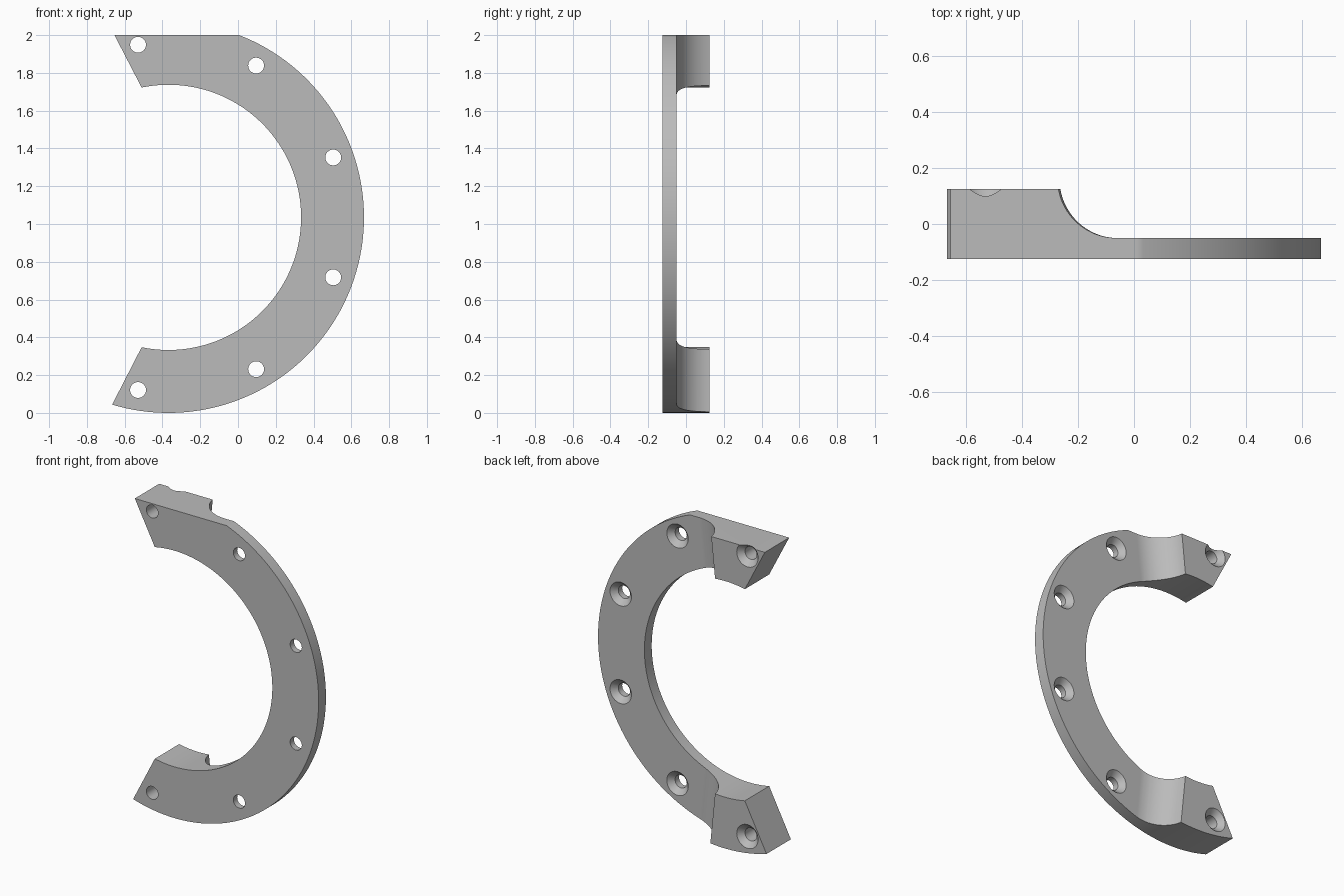
import bpy, bmesh
from math import sin, cos, radians, sqrt, acos, degrees
from mathutils import Vector

cube = bpy.data.objects.get("Cube")
if cube:
    bpy.data.objects.remove(cube, do_unlink=True)

CX, CZ = -0.368, 1.035          # ring centre
R_OUT, R_IN = 1.035, 0.702      # ring radii
FRONT, FLOOR, BACK = -0.125, -0.05, 0.125
TOP = 2.0 - CZ                  # flat trim above the ring centre


def arc(radius, a, b, n, cu=0.0, cv=0.0):
    """Points on an arc from a to b degrees."""
    angles = [radians(a + (b - a) * i / n) for i in range(n + 1)]
    return [(cu + radius * cos(t), cv + radius * sin(t)) for t in angles]


def loft(bm, rings):
    """Closed solid through rings with equal point counts."""
    rings = [[bm.verts.new(p) for p in ring] for ring in rings]
    for lower, upper in zip(rings, rings[1:]):
        for i in range(len(lower)):
            j = (i + 1) % len(lower)
            bm.faces.new((lower[i], lower[j], upper[j], upper[i]))
    bm.faces.new(rings[0][::-1])
    bm.faces.new(rings[-1])


def finish(name, bm):
    bmesh.ops.recalc_face_normals(bm, faces=bm.faces)
    mesh = bpy.data.meshes.new(name)
    bm.to_mesh(mesh)
    bm.free()
    obj = bpy.data.objects.new(name, mesh)
    bpy.context.collection.objects.link(obj)
    return obj


# Full-depth C-shaped body with slanted ends and a flat trimmed top
flat_angle = degrees(acos(sqrt(R_OUT**2 - TOP**2) / R_OUT))
outline = arc(R_OUT, -106.75, flat_angle, 110)
outline += [(-0.286, TOP)]
outline += arc(R_IN, 101.7, -101.7, 120)
bm = bmesh.new()
loft(bm, [[(CX + u, y, CZ + v) for u, v in outline] for y in (FRONT, BACK)])
ring = finish("clamp_ring", bm)

# Cutters that thin the ring and leave a concave sweep beside each end block
cutters = []
tilt = radians(5.85)
profile = arc(0.21, 180, 270, 24, 0.207, 0.16) + [(1.4, FLOOR), (1.4, 0.3), (-0.003, 0.3)]
for side, name in ((1, "upper_relief_cutter"), (-1, "lower_relief_cutter")):
    bm = bmesh.new()
    loft(bm, [[(CX + u * cos(tilt) + v * sin(tilt), y,
                CZ + side * (v * cos(tilt) - u * sin(tilt))) for u, y in profile]
              for v in (-0.2, 1.3)])
    cutters.append(finish(name, bm))

# Countersunk screw holes, drilled from the back of each thickness
bm = bmesh.new()
for angle in (-100, -60, -20, 20, 60, 100):
    x = CX + 0.928 * cos(radians(angle))
    z = CZ + 0.928 * sin(radians(angle))
    face = BACK if abs(angle) == 100 else FLOOR
    steps = ((0.042, FRONT - 0.1), (0.042, face - 0.035), (0.097, face + 0.02))
    loft(bm, [[(x + u, y, z + v) for u, v in arc(r, 0, 348.75, 31)] for r, y in steps])
cutters.append(finish("screw_hole_cutter", bm))

bpy.context.view_layer.objects.active = ring
ring.select_set(True)
for cutter in cutters:
    cutter.hide_render = True
    mod = ring.modifiers.new("cut", 'BOOLEAN')
    mod.operation = 'DIFFERENCE'
    mod.solver = 'EXACT'
    mod.object = cutter
    bpy.ops.object.modifier_apply(modifier=mod.name)
    bpy.data.objects.remove(cutter, do_unlink=True)

# Plain grey finish
grey = bpy.data.materials.new("light_grey")
grey.use_nodes = True
colour = (0.5, 0.5, 0.5, 1.0)
grey.diffuse_color = colour
grey.node_tree.nodes["Principled BSDF"].inputs["Base Color"].default_value = colour
ring.data.materials.clear()
ring.data.materials.append(grey)

# Smooth curves, crisp edges, flat-looking large faces
bpy.ops.object.select_all(action='DESELECT')
ring.select_set(True)
bpy.ops.object.shade_smooth_by_angle(angle=radians(25))
weighted = ring.modifiers.new("weighted_normals", 'WEIGHTED_NORMAL')
weighted.keep_sharp = True
